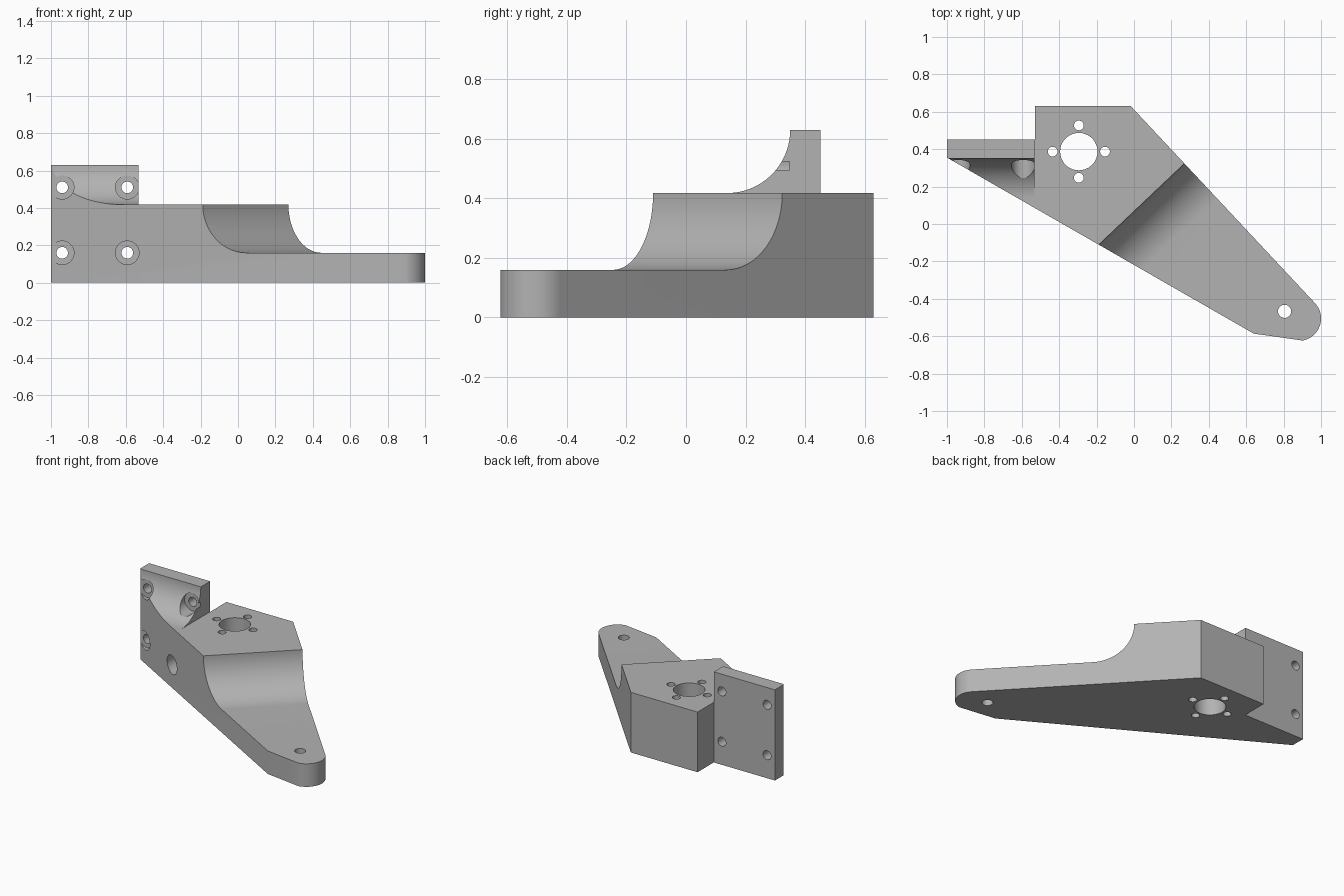
import bpy, bmesh, math
from mathutils import Matrix, Vector

cube = bpy.data.objects.get("Cube")
if cube:
    bpy.data.objects.remove(cube)

grey = bpy.data.materials.new("plain grey")
grey.use_nodes = True
grey.diffuse_color = (0.45, 0.45, 0.45, 1)
grey.node_tree.nodes["Principled BSDF"].inputs["Base Color"].default_value = (0.45, 0.45, 0.45, 1)


def prism(name, points, depth, frame=Matrix()):
    """Extrude a 2D outline along the frame's local z."""
    bm = bmesh.new()
    face = bm.faces.new([bm.verts.new((u, v, 0)) for u, v in points])
    top = bmesh.ops.extrude_face_region(bm, geom=[face])["geom"]
    verts = [e for e in top if isinstance(e, bmesh.types.BMVert)]
    bmesh.ops.translate(bm, verts=verts, vec=(0, 0, depth))
    bm.transform(frame)
    bmesh.ops.recalc_face_normals(bm, faces=bm.faces)
    mesh = bpy.data.meshes.new(name)
    bm.to_mesh(mesh)
    bm.free()
    mesh.materials.append(grey)
    obj = bpy.data.objects.new(name, mesh)
    bpy.context.collection.objects.link(obj)
    return obj


def arc(cx, cy, r, start, end, steps=24):
    angles = [math.radians(start + (end - start) * i / steps) for i in range(steps + 1)]
    return [(cx + r * math.cos(a), cy + r * math.sin(a)) for a in angles]


def frame(u, v, w, origin):
    m = Matrix((u, v, w)).transposed().to_4x4()
    m.translation = Vector(origin)
    return m


def cut(target, cutter):
    bpy.context.view_layer.objects.active = target
    mod = target.modifiers.new("cut", "BOOLEAN")
    mod.operation, mod.solver, mod.object = "DIFFERENCE", "EXACT", cutter
    bpy.ops.object.modifier_apply(modifier=mod.name)
    bpy.data.objects.remove(cutter)


def drill(target, x, y, r):
    cut(target, prism("drill", arc(x, y, r, 0, 350, 35), 2, Matrix.Translation((0, 0, -1))))


def drill_y(target, x, z, r, y0, y1):
    along_y = frame((1, 0, 0), (0, 0, -1), (0, 1, 0), (x, y0, z))
    cut(target, prism("drill", arc(0, 0, r, 0, 350, 35), y1 - y0, along_y))


TOP, LOW, RIM = 0.418, 0.16, 0.63
WALL = -0.531

# Bracket footprint with rounded arm tip
outline = [(-1, 0.452), (-1, 0.355), (0.64, -0.586)]
outline += arc(0.88, -0.505, 0.12, -80, 43.5)
outline += [(-0.017, 0.63), (-0.53, 0.63), (-0.53, 0.452)]
bracket = prism("bracket", outline, RIM)

# Lower the body beside the flange
cut(bracket, prism("body_top", [(WALL, -1), (2, -1), (2, 1), (WALL, 1)], 1,
                   Matrix.Translation((0, 0, TOP))))

# Concave fillet in front of the flange
r = RIM - TOP
fillet = [(-1, 1), (-1, TOP)] + arc(0.35 - r, RIM, r, -90, 0) + [(0.35, 1)]
cut(bracket, prism("flange_fillet", fillet, 0.7,
                   frame((0, 1, 0), (0, 0, 1), (1, 0, 0), (-1.2, 0, 0))))

# Concave step down to the thin arm, square to the long rear edge
out = Vector((0.688, -0.726, 0))
side = out.cross(Vector((0, 0, 1)))
r = TOP - LOW
step = [(0, 1)] + arc(r, TOP, r, 180, 270) + [(3, LOW), (3, 1)]
cut(bracket, prism("arm_step", step, 4,
                   frame(out, (0, 0, 1), side, Vector((-0.19, -0.112, 0)) - side * 2)))

# Shaft bore, its ring of screw holes, and the arm pivot hole
drill(bracket, -0.295, 0.387, 0.1)
for dx, dy in ((1, 0), (0, 1), (-1, 0), (0, -1)):
    drill(bracket, -0.295 + 0.14 * dx, 0.387 + 0.14 * dy, 0.026)
drill(bracket, 0.805, -0.467, 0.035)

# Counterbored flange holes
for x in (-0.94, -0.592):
    for z in (0.16, 0.51):
        drill_y(bracket, x, z, 0.063, -1, 0.348)
        drill_y(bracket, x, z, 0.031, 0.2, 1)

bpy.ops.object.select_all(action="DESELECT")
bracket.select_set(True)
bpy.context.view_layer.objects.active = bracket
bpy.ops.object.shade_smooth_by_angle(angle=math.radians(25))
